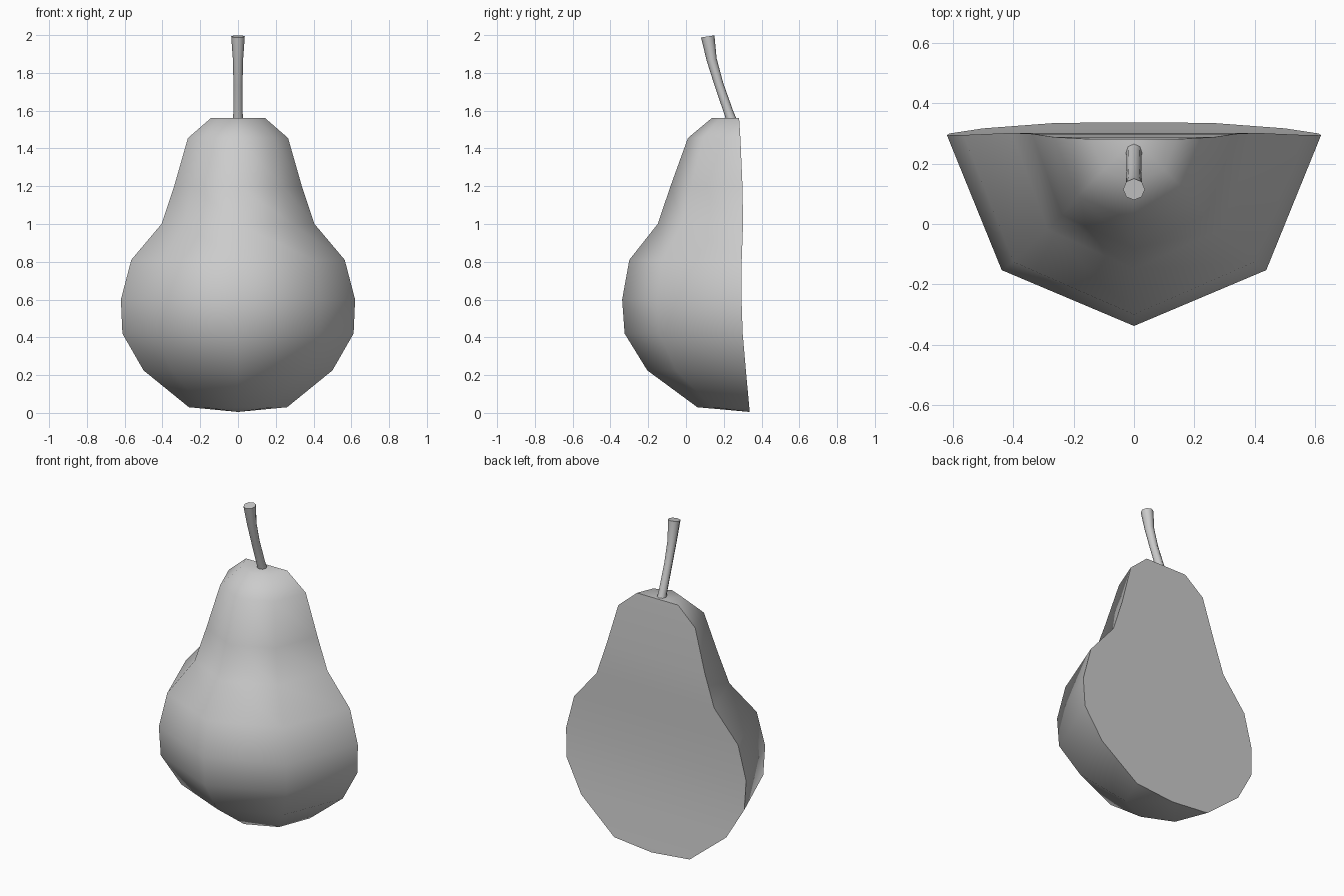
import bpy, bmesh, math
from mathutils import Vector

if "Cube" in bpy.data.objects:
    bpy.data.objects.remove(bpy.data.objects["Cube"])


def finish(name, bm, angle):
    bmesh.ops.recalc_face_normals(bm, faces=bm.faces)
    mesh = bpy.data.meshes.new(name)
    bm.to_mesh(mesh)
    bm.free()
    obj = bpy.data.objects.new(name, mesh)
    bpy.context.collection.objects.link(obj)
    bpy.ops.object.select_all(action='DESELECT')
    obj.select_set(True)
    bpy.context.view_layer.objects.active = obj
    bpy.ops.object.shade_smooth_by_angle(angle=math.radians(angle))
    return obj


# Pear half: each profile row is half width, cut-face y, front y, z
profile = [
    (0.26, 0.335, 0.06, 0.03), (0.50, 0.317, -0.205, 0.225),
    (0.612, 0.30, -0.325, 0.42), (0.62, 0.294, -0.338, 0.60),
    (0.565, 0.295, -0.30, 0.81), (0.405, 0.302, -0.15, 1.00),
    (0.338, 0.299, -0.082, 1.20), (0.265, 0.288, 0.01, 1.455),
    (0.142, 0.281, 0.138, 1.562),
]
bm = bmesh.new()
rings = []
for half, back, front, z in profile:
    rings.append([bm.verts.new((half * math.cos(k * math.pi / 4),
                                back - (back - front) * math.sin(k * math.pi / 4), z))
                  for k in range(5)])
for a, b in zip(rings, rings[1:]):
    for k in range(4):
        bm.faces.new((a[k], a[k + 1], b[k + 1], b[k]))
    bm.faces.new((a[4], a[0], b[0], b[4]))  # flat cut face at the back

# Closing fans at the bottom and the top
for ring, pole in ((rings[0], (0, 0.337, 0.005)), (rings[-1], (0, 0.281, 1.562))):
    centre = bm.verts.new(pole)
    for k in range(5):
        bm.faces.new((ring[k], ring[(k + 1) % 5], centre))
finish("pear_half", bm, 62)

# Curved stem: y, z, radius, tilt towards the front
path = [(0.240, 1.55, 0.028, 20), (0.228, 1.585, 0.025, 20), (0.174, 1.74, 0.024, 19),
        (0.136, 1.87, 0.027, 14), (0.115, 1.993, 0.036, 9)]
bm = bmesh.new()
loops = []
for y, z, r, tilt in path:
    t = math.radians(tilt)
    side = Vector((0, math.cos(t), math.sin(t)))
    loops.append([bm.verts.new(Vector((0, y, z)) + Vector((r * math.cos(a), 0, 0)) + side * r * math.sin(a))
                  for a in (k * math.pi / 4 for k in range(8))])
for a, b in zip(loops, loops[1:]):
    for k in range(8):
        n = (k + 1) % 8
        bm.faces.new((a[k], a[n], b[n], b[k]))
bm.faces.new(loops[0])
bm.faces.new(loops[-1])
finish("stem", bm, 60)
